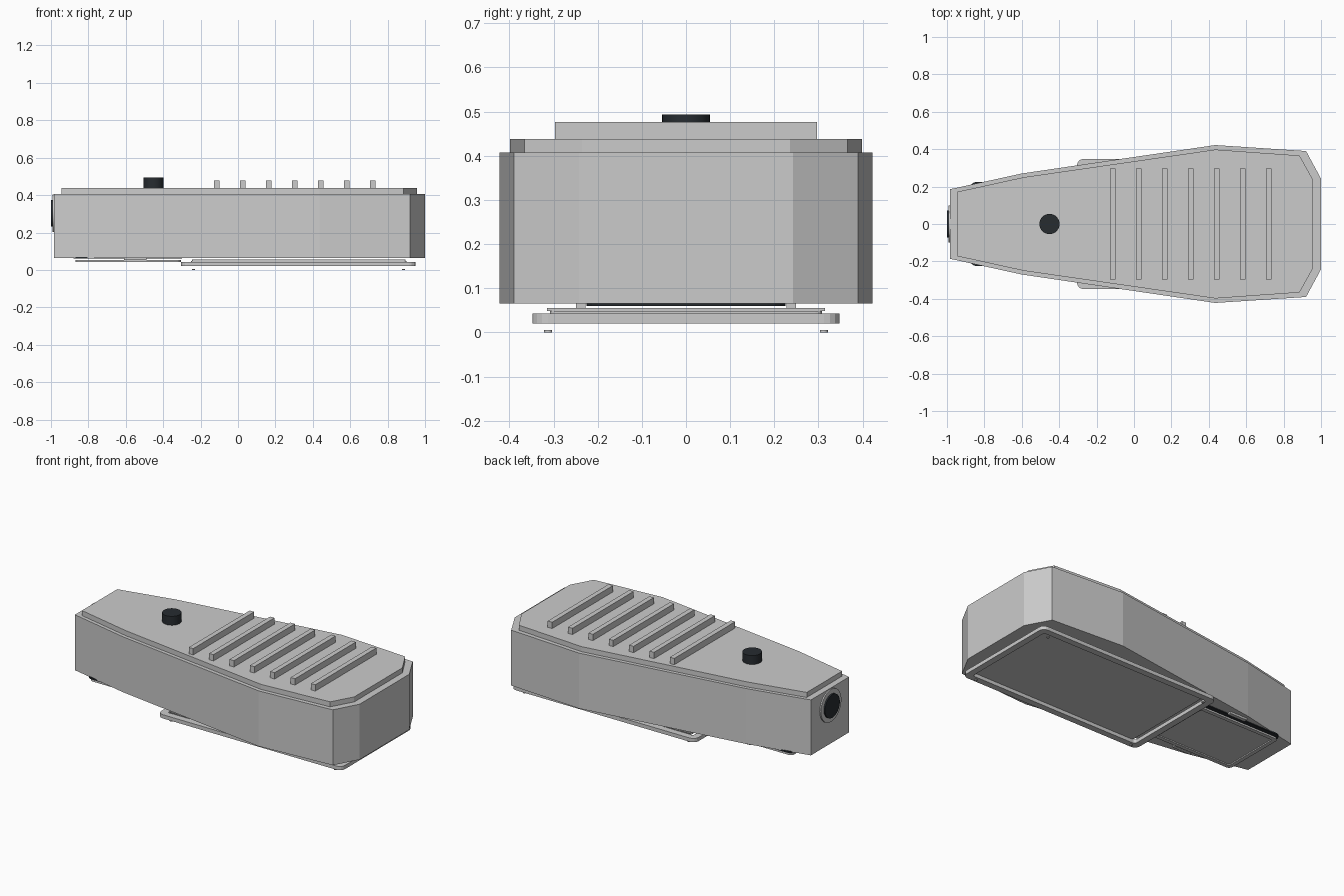
import bpy, bmesh, math

if "Cube" in bpy.data.objects:
    bpy.data.objects.remove(bpy.data.objects["Cube"])

black = bpy.data.materials.new("black_rubber")
black.diffuse_color = (0.02, 0.025, 0.03, 1)
black.use_nodes = True
black.node_tree.nodes["Principled BSDF"].inputs["Base Color"].default_value = black.diffuse_color


def finish(name, bm, mat=None):
    bmesh.ops.recalc_face_normals(bm, faces=bm.faces)
    me = bpy.data.meshes.new(name)
    bm.to_mesh(me)
    bm.free()
    ob = bpy.data.objects.new(name, me)
    bpy.context.collection.objects.link(ob)
    if mat:
        me.materials.append(mat)
    return ob


def prism(name, pts, z0, z1, mat=None):
    bm = bmesh.new()
    face = bm.faces.new([bm.verts.new((x, y, z0)) for x, y in pts])
    ext = bmesh.ops.extrude_face_region(bm, geom=[face])
    top = [g for g in ext["geom"] if isinstance(g, bmesh.types.BMVert)]
    bmesh.ops.translate(bm, vec=(0, 0, z1 - z0), verts=top)
    return finish(name, bm, mat)


def mirrored(half):
    return half + [(x, -y) for x, y in reversed(half)]


def rounded(x0, x1, hy, r, n=4):
    pts = []
    for k, (cx, cy) in enumerate([(x1 - r, hy - r), (x0 + r, hy - r),
                                  (x0 + r, r - hy), (x1 - r, r - hy)]):
        for i in range(n + 1):
            a = math.pi / 2 * (k + i / n)
            pts.append((cx + r * math.cos(a), cy + r * math.sin(a)))
    return pts


def frame(name, outer, inner, z0, z1):
    # flat ring between two outlines with equal point counts
    bm = bmesh.new()
    loops = [[bm.verts.new((x, y, z)) for x, y in pts]
             for pts, z in ((outer, z0), (outer, z1), (inner, z1), (inner, z0))]
    n = len(outer)
    for k in range(4):
        a, b = loops[k], loops[(k + 1) % 4]
        for i in range(n):
            j = (i + 1) % n
            bm.faces.new((a[i], a[j], b[j], b[i]))
    return finish(name, bm)


def cylinder(name, r, depth, loc, along_x=False, mat=None):
    rot = (0, math.pi / 2, 0) if along_x else (0, 0, 0)
    bpy.ops.mesh.primitive_cylinder_add(vertices=32, radius=r, depth=depth,
                                        location=loc, rotation=rot)
    ob = bpy.context.object
    ob.name = name
    if mat:
        ob.data.materials.append(mat)
    bpy.ops.object.shade_smooth_by_angle()
    return ob


def box(name, x0, x1, y0, y1, z0, z1, mat=None):
    return prism(name, [(x0, y0), (x1, y0), (x1, y1), (x0, y1)], z0, z1, mat)


# tapered housing and the inset lid
prism("body", mirrored([(-0.983, 0.186), (-0.6, 0.27), (0.435, 0.422),
                        (0.92, 0.39), (1.0, 0.242)]), 0.065, 0.407)
prism("lid", mirrored([(-0.945, 0.172), (-0.59, 0.25), (0.435, 0.398),
                       (0.885, 0.366), (0.958, 0.235)]), 0.407, 0.438)

# grip ribs
for i in range(7):
    x = -0.113 + i * 0.139
    box(f"grip_rib_{i + 1}", x - 0.015, x + 0.015, -0.297, 0.297, 0.435, 0.477)

# button on the lid
cylinder("button", 0.054, 0.06, (-0.452, 0, 0.463), mat=black)

# round socket in the narrow end
cylinder("socket_ring", 0.1, 0.03, (-0.976, 0, 0.303), True)
cylinder("socket_hole", 0.072, 0.03, (-0.985, 0, 0.303), True, black)

# large base frame with recessed panel and corner feet
frame("base_frame", rounded(-0.305, 0.95, 0.348, 0.035),
      rounded(-0.265, 0.91, 0.308, 0.015), 0.02, 0.043)
box("base_panel", -0.245, 0.895, -0.315, 0.315, 0.049, 0.055)
prism("base_panel_backing", rounded(-0.25, 0.9, 0.308, 0.015), 0.042, 0.049)
for x in (-0.238, 0.885):
    for y in (-0.312, 0.312):
        cylinder("base_foot", 0.009, 0.005, (x, y, 0.0025))

# small hatch near the narrow end: frame, panel, dark gasket and clips
frame("hatch_frame", rounded(-0.87, -0.305, 0.21, 0.025),
      rounded(-0.845, -0.33, 0.185, 0.012), 0.041, 0.052)
prism("hatch_panel", rounded(-0.85, -0.325, 0.19, 0.012), 0.048, 0.052)
prism("hatch_gasket", rounded(-0.88, -0.3, 0.225, 0.04), 0.06, 0.069, black)
for s in (-1, 1):
    box("hatch_clip", -0.61, -0.49, s * 0.238 - 0.011, s * 0.238 + 0.011, 0.053, 0.067)
